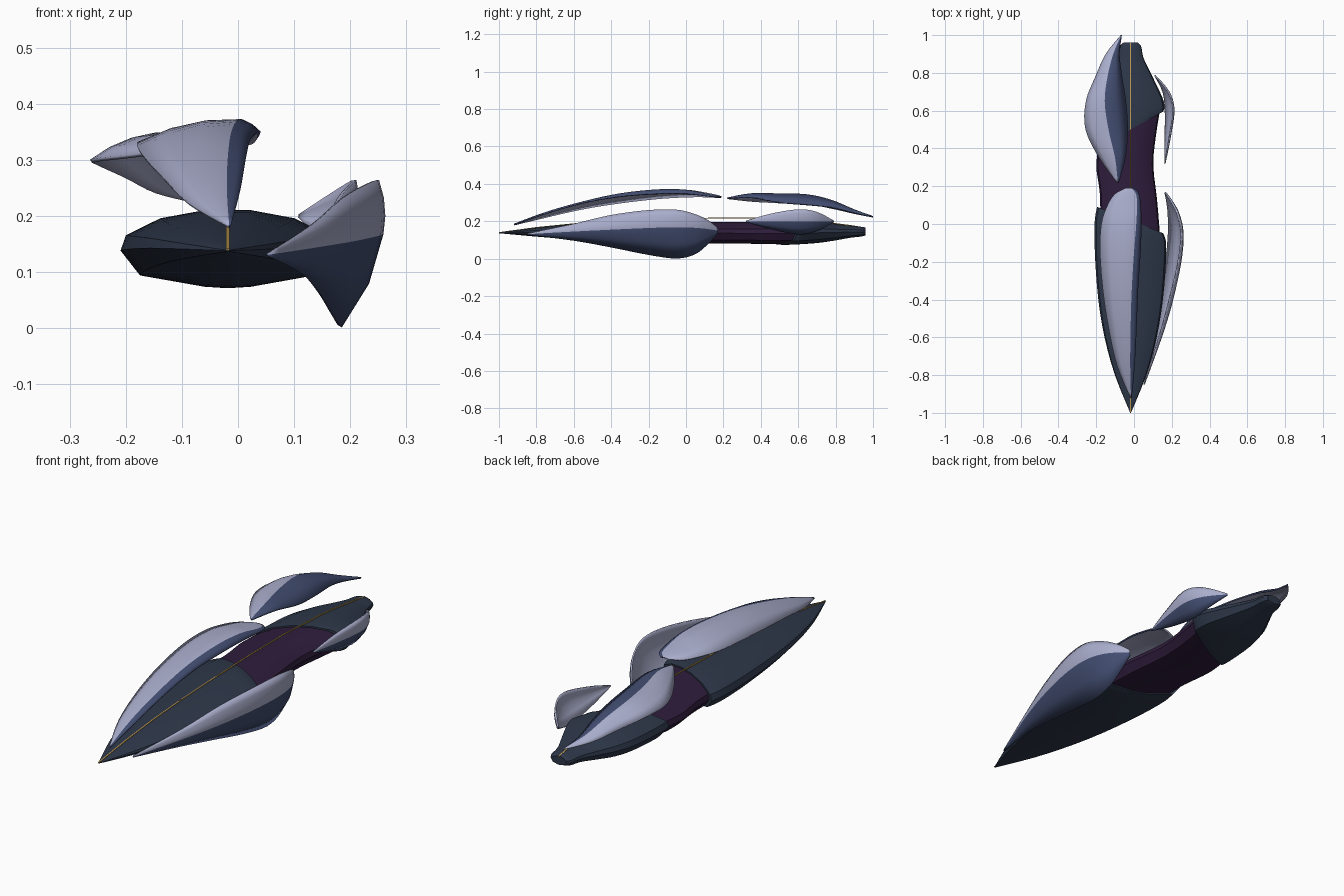
import bpy, math
from mathutils import Vector

CX = -0.018      # hull centre line
MIDZ = 0.137     # height of the hull's widest line


def material(name, rgb):
    m = bpy.data.materials.new(name)
    m.diffuse_color = (*rgb, 1)
    return m


HULL = material("dark slate", (0.027, 0.039, 0.068))
CORE = material("deep purple", (0.028, 0.012, 0.045))
PALE = material("pale lavender", (0.40, 0.42, 0.60))
BLUE = material("slate blue", (0.055, 0.075, 0.165))
GOLD = material("gold", (0.50, 0.32, 0.08))


def make(name, verts, faces, mats, angle=30):
    me = bpy.data.meshes.new(name)
    me.from_pydata(verts, [], faces)
    for m in mats:
        me.materials.append(m)
    ob = bpy.data.objects.new(name, me)
    bpy.context.collection.objects.link(ob)
    bpy.ops.object.select_all(action='DESELECT')
    ob.select_set(True)
    bpy.context.view_layer.objects.active = ob
    bpy.ops.object.shade_smooth_by_angle(angle=math.radians(angle))
    return ob


def smooth_rows(rows, steps=4):
    """Catmull-Rom refinement of a list of number rows."""
    out = []
    for i in range(len(rows) - 1):
        p = [rows[max(0, min(len(rows) - 1, i + k))] for k in (-1, 0, 1, 2)]
        for s in range(steps):
            t = s / steps
            out.append([b + 0.5 * t * (c - a + t * (2 * a - 5 * b + 4 * c - d
                        + t * (3 * (b - c) + d - a))) for a, b, c, d in zip(*p)])
    return out + [list(rows[-1])]


# half cross-section of the hull: fraction of width, fraction of height
HALF = [(0.22, 1), (0.63, 0.80), (0.95, 0.38), (1, 0), (0.82, -0.66), (0.22, -0.96)]
SECTION = [(0, 1)] + HALF + [(0, -1)] + [(-u, v) for u, v in reversed(HALF)]
N = len(SECTION)


def loft(name, rows, mat, steps=3):
    """rows: y, left half width, right half width, bottom z, top z, slant."""
    verts, faces = [], []
    rows = smooth_rows(rows, steps)
    for y, wl, wr, zb, zt, slant in rows:
        mid = zb + (zt - zb) * 0.48
        for u, v in SECTION:
            dx = u * (wr if u > 0 else wl)
            z = mid + v * ((zt - mid) if v > 0 else (mid - zb))
            verts.append((CX + dx, y + slant * dx, z))
    for i in range(len(rows) - 1):
        for j in range(N):
            k = (j + 1) % N
            faces.append((i * N + j, (i + 1) * N + j, (i + 1) * N + k, i * N + k))
    faces.append(tuple(range(N)))
    faces.append(tuple(reversed(range(len(verts) - N, len(verts)))))
    return make(name, verts, faces, [mat])


# pointed front hull with a slanted rear edge
loft("front_hull", [
    (-1.00, 0.002, 0.002, 0.136, 0.140, 0),
    (-0.80, 0.083, 0.083, 0.118, 0.166, 0),
    (-0.60, 0.138, 0.138, 0.102, 0.186, 0),
    (-0.40, 0.171, 0.171, 0.088, 0.199, 0),
    (-0.18, 0.189, 0.187, 0.075, 0.208, -0.10),
    (-0.04, 0.190, 0.187, 0.071, 0.210, -0.28),
    (0.02, 0.177, 0.172, 0.074, 0.205, -0.40)], HULL)

# waisted middle body
loft("middle_body", [
    (0.00, 0.160, 0.156, 0.078, 0.199, -0.40),
    (0.15, 0.164, 0.140, 0.081, 0.197, -0.15),
    (0.30, 0.180, 0.120, 0.081, 0.195, 0.10),
    (0.42, 0.178, 0.134, 0.078, 0.197, 0.35),
    (0.53, 0.166, 0.158, 0.080, 0.198, 0.55)], CORE)

# tapering rear hull
loft("rear_hull", [
    (0.50, 0.178, 0.172, 0.075, 0.204, 0.55),
    (0.54, 0.182, 0.180, 0.074, 0.206, 0.45),
    (0.64, 0.172, 0.170, 0.079, 0.203, 0.15),
    (0.72, 0.145, 0.145, 0.086, 0.196, 0),
    (0.80, 0.106, 0.106, 0.098, 0.186, 0),
    (0.88, 0.068, 0.068, 0.112, 0.176, 0),
    (0.94, 0.056, 0.056, 0.119, 0.170, 0),
    (0.96, 0.038, 0.038, 0.125, 0.164, 0)], HULL)


def petal(name, rows, thick=0.007, bulge=0.07):
    """rows: y, then x and z of the first edge, the colour ridge, the last edge."""
    rows = smooth_rows(rows)
    verts, faces = [], []
    for y, ax, az, mx, mz, bx, bz in rows:
        a, m, b = Vector((ax, az)), Vector((mx, mz)), Vector((bx, bz))

        def between(p, q, t):
            d = q - p
            return p.lerp(q, t) + Vector((-d.y, d.x)) * bulge * 4 * t * (1 - t)
        line = [a, between(a, m, 0.33), between(a, m, 0.67), m, between(m, b, 0.5), b]
        verts += [(p.x, y, p.y) for p in line]
    for i in range(len(rows) - 1):
        for j in range(5):
            k = i * 6 + j
            faces.append((k, k + 1, k + 7, k + 6))
    ob = make(name, verts, faces, [PALE, BLUE, PALE], 50)
    for p in ob.data.polygons:
        p.material_index = 1 if p.index % 5 >= 3 else 0
    # the inner side is pale all over
    sol = ob.modifiers.new("shell", 'SOLIDIFY')
    sol.thickness = thick
    sol.offset = -1
    sol.material_offset = 2
    return ob


# large upper petal
petal("front_top_petal", [
    (-0.92, -0.020, 0.183, -0.016, 0.187, -0.012, 0.185),
    (-0.75, -0.090, 0.225, -0.020, 0.250, 0.004, 0.245),
    (-0.55, -0.135, 0.270, -0.018, 0.307, 0.014, 0.302),
    (-0.35, -0.165, 0.302, -0.012, 0.350, 0.022, 0.336),
    (-0.15, -0.180, 0.325, 0.000, 0.371, 0.035, 0.350),
    (0.00, -0.173, 0.334, 0.012, 0.369, 0.040, 0.350),
    (0.10, -0.140, 0.335, 0.016, 0.350, 0.036, 0.340),
    (0.16, -0.100, 0.332, 0.010, 0.338, 0.026, 0.333),
    (0.19, -0.045, 0.330, -0.015, 0.333, 0.000, 0.330)])

# large side petal
petal("front_side_petal", [
    (-0.85, 0.056, 0.135, 0.057, 0.131, 0.056, 0.127),
    (-0.60, 0.135, 0.187, 0.148, 0.145, 0.115, 0.096),
    (-0.40, 0.190, 0.234, 0.208, 0.155, 0.147, 0.060),
    (-0.20, 0.237, 0.260, 0.249, 0.164, 0.172, 0.020),
    (-0.05, 0.252, 0.262, 0.259, 0.168, 0.185, 0.001),
    (0.05, 0.233, 0.238, 0.240, 0.165, 0.184, 0.024),
    (0.12, 0.200, 0.205, 0.205, 0.158, 0.176, 0.080),
    (0.17, 0.166, 0.165, 0.168, 0.150, 0.166, 0.135)])

# small upper petal at the rear
petal("rear_top_petal", [
    (0.22, -0.092, 0.324, -0.086, 0.327, -0.080, 0.325),
    (0.35, -0.185, 0.310, -0.100, 0.350, -0.045, 0.330),
    (0.50, -0.257, 0.302, -0.135, 0.349, -0.032, 0.304),
    (0.65, -0.255, 0.296, -0.155, 0.344, -0.042, 0.291),
    (0.78, -0.205, 0.272, -0.140, 0.314, -0.062, 0.277),
    (0.90, -0.150, 0.245, -0.110, 0.264, -0.076, 0.248),
    (1.00, -0.070, 0.225, -0.067, 0.228, -0.064, 0.225)])

# small side petal at the rear
petal("rear_side_petal", [
    (0.32, 0.166, 0.203, 0.167, 0.200, 0.166, 0.196),
    (0.45, 0.188, 0.240, 0.192, 0.200, 0.167, 0.158),
    (0.60, 0.211, 0.264, 0.210, 0.200, 0.168, 0.130),
    (0.70, 0.184, 0.250, 0.186, 0.198, 0.156, 0.148),
    (0.79, 0.112, 0.204, 0.113, 0.199, 0.112, 0.194)])

# thin gold line along the spine
SPINE = [(-1.0, 0.142), (-0.8, 0.169), (-0.6, 0.189), (-0.4, 0.202), (-0.2, 0.210),
         (0.0, 0.216), (0.12, 0.219), (0.38, 0.219), (0.5, 0.212), (0.64, 0.207),
         (0.72, 0.200), (0.8, 0.190), (0.88, 0.180), (0.96, 0.167)]
verts, faces = [], []
for y, z in SPINE:
    verts += [(CX + dx, y, z + dz) for dx, dz in
              ((-0.003, -0.004), (0.003, -0.004), (0.003, 0), (-0.003, 0))]
for i in range(len(SPINE) - 1):
    for j in range(4):
        k = (j + 1) % 4
        faces.append((i * 4 + j, i * 4 + k, i * 4 + 4 + k, i * 4 + 4 + j))
last = len(verts) - 4
faces += [(3, 2, 1, 0), (last, last + 1, last + 2, last + 3)]
make("spine_line", verts, faces, [GOLD])
